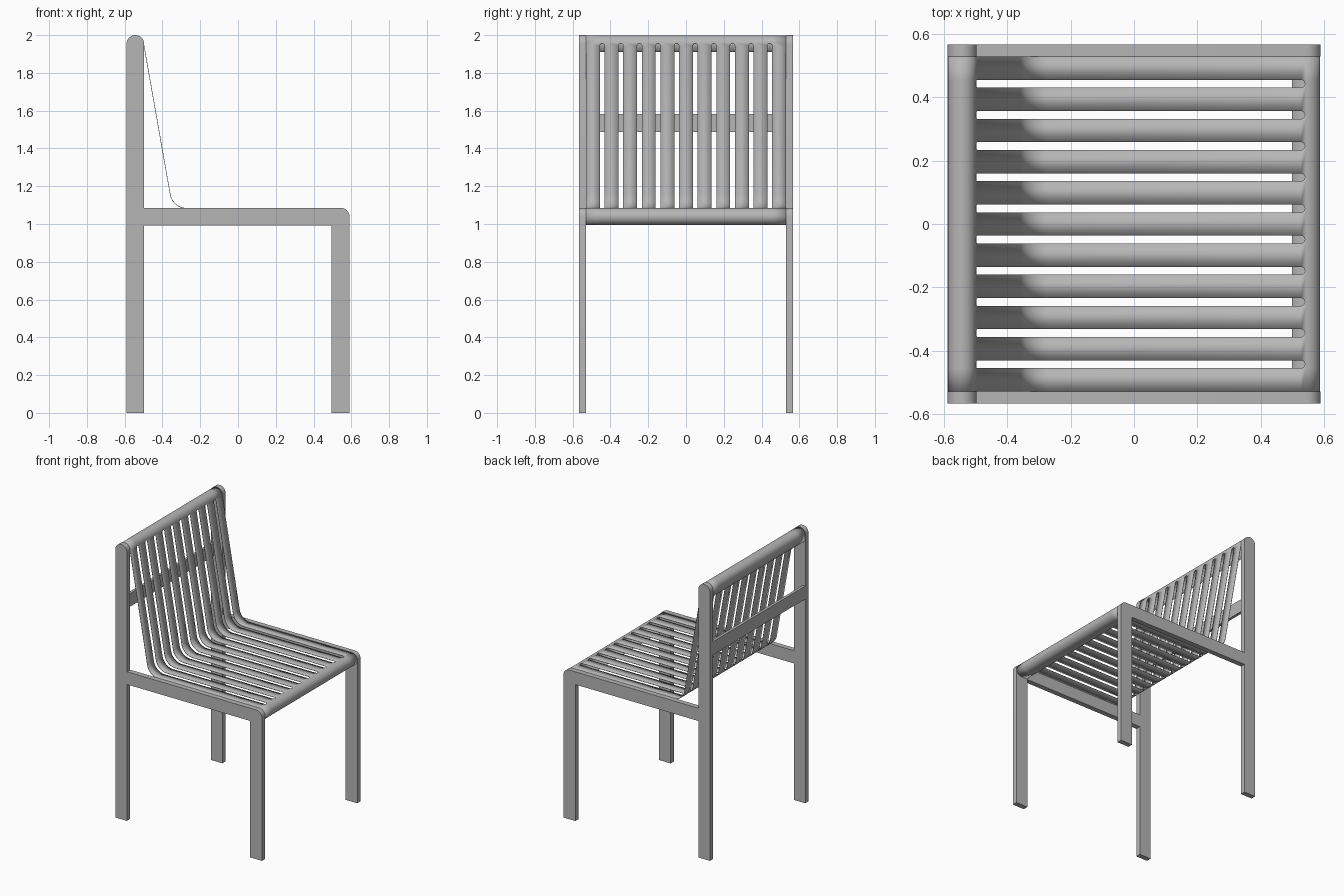
import bpy, bmesh, math
from mathutils import Vector

if "Cube" in bpy.data.objects:
    bpy.data.objects.remove(bpy.data.objects["Cube"])

W, F = 0.53, 0.567            # sheet half width, outer frame half width
R = 0.0465                    # radius of frame corners at top and front edge
S = R - 0.0015                # sheet sits just inside the frame outline
SEAT_Z = 1.086
CZ = SEAT_Z - R               # front roll centre height
CX = 0.59 - R                 # front roll centre
TZ = 2.0 - R                  # top roll centre height
LEAN = math.radians(10)

grey = bpy.data.materials.new("dark_grey")
grey.diffuse_color = (0.47, 0.47, 0.47, 1)
grey.use_nodes = True
grey.node_tree.nodes["Principled BSDF"].inputs["Base Color"].default_value = grey.diffuse_color


def arc(cx, cz, r, a0, a1, n):
    """Points on an arc in the xz plane, angles in degrees."""
    out = []
    for i in range(n + 1):
        a = math.radians(a0 + (a1 - a0) * i / n)
        out.append(Vector((cx + r * math.cos(a), cz + r * math.sin(a))))
    return out


def finish(name, bm, angle=30):
    me = bpy.data.meshes.new(name)
    bm.to_mesh(me)
    bm.free()
    me.materials.append(grey)
    ob = bpy.data.objects.new(name, me)
    bpy.context.collection.objects.link(ob)
    bpy.ops.object.select_all(action='DESELECT')
    ob.select_set(True)
    bpy.context.view_layer.objects.active = ob
    bpy.ops.object.shade_smooth_by_angle(angle=math.radians(angle))
    return ob


# Side frames: one h-shaped outline, extruded sideways
outline = [Vector(p) for p in [(-0.59, 0), (-0.59 + 2 * R, 0), (-0.59 + 2 * R, SEAT_Z - 2 * R),
                               (0.494, SEAT_Z - 2 * R), (0.494, 0), (0.59, 0)]]
outline += arc(CX, CZ, R, 0, 90, 8)
outline += [Vector((-0.59 + 2 * R, SEAT_Z))]
outline += arc(-CX, TZ, R, 0, 180, 16)
for name, y0 in (("left_side_frame", -F), ("right_side_frame", W)):
    bm = bmesh.new()
    face = bm.faces.new([bm.verts.new((p.x, y0, p.y)) for p in outline])
    ext = bmesh.ops.extrude_face_region(bm, geom=[face])
    verts = [v for v in ext["geom"] if isinstance(v, bmesh.types.BMVert)]
    bmesh.ops.translate(bm, verts=verts, vec=(0, F - W, 0))
    bmesh.ops.recalc_face_normals(bm, faces=bm.faces)
    finish(name, bm)

# Sheet profile: back flap, top roll, leaning back, bend, seat, front roll
down = Vector((math.sin(LEAN), -math.cos(LEAN)))
top_arc = arc(-CX, TZ, S, 180, 10, 16)
seat = CZ + S
BEND = 0.087
start = top_arc[-1]
corner = start + down * ((start.y - seat) / math.cos(LEAN))
bend_x = corner.x + BEND * math.tan(math.radians(40))
profile = [Vector((-CX - S, 1.91))] + top_arc
slot_start = len(profile)
SLOT_R = 0.0125
profile.append(start + down * (SLOT_R + 0.006))
profile += arc(bend_x, seat + BEND, BEND, 190, 270, 12)
slot_end = len(profile)
profile.append(Vector((0.54 - SLOT_R, seat)))
profile += arc(CX, CZ, S, 90, -90, 16)
profile.append(Vector((0.50, CZ - S)))

# Slotted seat and back sheet: ten full-length slots with rounded ends
SEG = 6
ys, slot_offset = [-W], [None]
for i in range(10):
    centre = (i - 4.5) * 0.0985
    for k in range(SEG + 1):
        dy = -SLOT_R * math.cos(math.pi * k / SEG)
        ys.append(centre + dy)
        slot_offset.append(math.sqrt(max(0, SLOT_R ** 2 - dy ** 2)))
ys.append(W)
slot_offset.append(None)

bm = bmesh.new()
rows = []
for i, p in enumerate(profile):
    row = []
    for y, off in zip(ys, slot_offset):
        q = p.copy()
        if off and i == slot_start:
            q -= down * off
        if off and i == slot_end:
            q.x += off
        row.append(bm.verts.new((q.x, y, q.y)))
    rows.append(row)
for i in range(len(rows) - 1):
    for j in range(len(ys) - 1):
        in_slot = j % (SEG + 1) != 0
        if in_slot and slot_start <= i < slot_end:
            continue
        bm.faces.new((rows[i][j], rows[i + 1][j], rows[i + 1][j + 1], rows[i][j + 1]))
loose = [v for v in bm.verts if not v.link_faces]
bmesh.ops.delete(bm, geom=loose, context='VERTS')
bmesh.ops.recalc_face_normals(bm, faces=bm.faces)
bm.normal_update()
if max(bm.faces, key=lambda f: f.calc_area()).normal.z < 0:
    bmesh.ops.reverse_faces(bm, faces=bm.faces)
sheet = finish("slotted_seat_and_back", bm)
solid = sheet.modifiers.new("thickness", 'SOLIDIFY')
solid.thickness = 0.003
solid.offset = -1

# Flat crossbar behind the back
bm = bmesh.new()
bmesh.ops.create_cube(bm, size=1)
bmesh.ops.scale(bm, verts=bm.verts, vec=(0.02, 2 * W, 0.095))
bmesh.ops.translate(bm, verts=bm.verts, vec=(-0.58, 0, 1.534))
finish("back_crossbar", bm)
